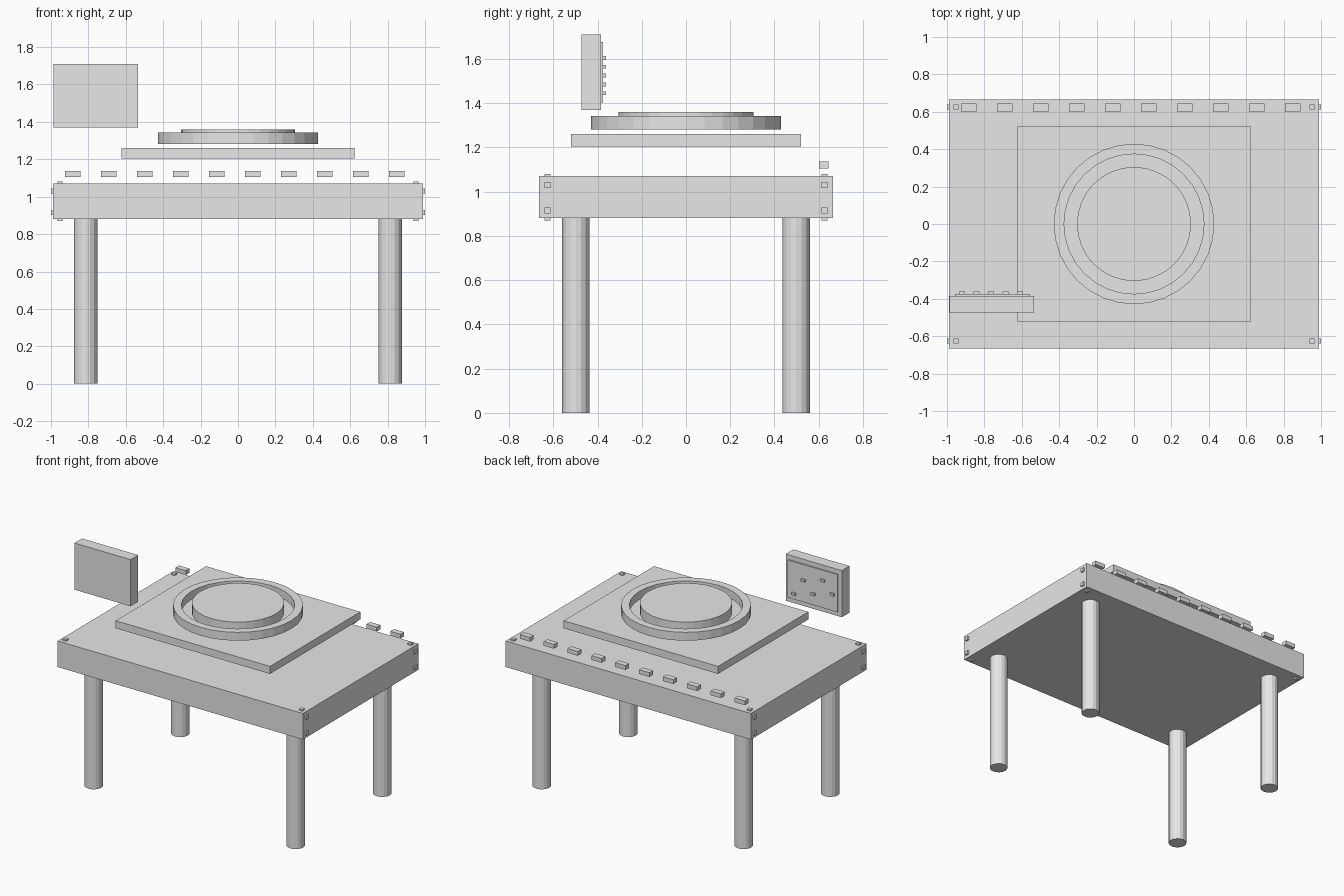
import bpy, bmesh
from mathutils import Matrix, Vector

cube = bpy.data.objects.get("Cube")
if cube:
    bpy.data.objects.remove(cube, do_unlink=True)

grey = bpy.data.materials.new("plain grey")
grey.use_nodes = True
grey.diffuse_color = (0.8, 0.8, 0.8, 1)
grey.node_tree.nodes["Principled BSDF"].inputs["Base Color"].default_value = (0.8, 0.8, 0.8, 1)


def add_object(name, bm):
    mesh = bpy.data.meshes.new(name)
    bmesh.ops.recalc_face_normals(bm, faces=bm.faces)
    bm.to_mesh(mesh)
    bm.free()
    mesh.materials.append(grey)
    obj = bpy.data.objects.new(name, mesh)
    bpy.context.collection.objects.link(obj)
    return obj


def box(name, low, high):
    low, high = Vector(low), Vector(high)
    bm = bmesh.new()
    place = Matrix.Translation((low + high) / 2) @ Matrix.Diagonal((high - low).to_4d())
    bmesh.ops.create_cube(bm, size=1, matrix=place)
    return add_object(name, bm)


def block(name, centre, size):
    c, half = Vector(centre), Vector(size) / 2
    return box(name, c - half, c + half)


def cylinder(name, x, y, radius, bottom, top, sides):
    bm = bmesh.new()
    bmesh.ops.create_cone(bm, cap_ends=True, segments=sides, radius1=radius, radius2=radius,
                          depth=top - bottom, matrix=Matrix.Translation((x, y, (bottom + top) / 2)))
    return add_object(name, bm)


def ring(name, inner, outer, bottom, top, sides):
    # Spin a rectangular section around the z axis
    bm = bmesh.new()
    section = [(inner, bottom), (outer, bottom), (outer, top), (inner, top)]
    verts = [bm.verts.new((r, 0, z)) for r, z in section]
    edges = [bm.edges.new((verts[i], verts[i - 1])) for i in range(4)]
    bmesh.ops.spin(bm, geom=verts + edges, cent=(0, 0, 0), axis=(0, 0, 1),
                   angle=6.2831853, steps=sides, use_merge=True)
    bmesh.ops.remove_doubles(bm, verts=bm.verts, dist=0.0005)
    return add_object(name, bm)


# Table body
X, Y, LOW, HIGH = 0.988, 0.665, 0.88, 1.07
box("table_body", (-X, -Y, LOW), (X, Y, HIGH))

# Legs and corner bolts
BOLT, THICK = 0.027, 0.022
for sx, side in ((-1, "right"), (1, "left")):
    for sy, end in ((-1, "front"), (1, "back")):
        corner = f"{end}_{side}"
        cylinder(f"leg_{corner}", sx * 0.814, sy * 0.498, 0.0615, 0, LOW, 16)
        for z, level in ((LOW, "lower"), (HIGH, "upper")):
            block(f"{level}_bolt_{corner}", (sx * 0.952, sy * 0.626, z), (BOLT, BOLT, THICK))
        for z, level in ((0.916, "lower"), (1.03, "upper")):
            block(f"{level}_side_bolt_{corner}", (sx * X, sy * 0.626, z), (THICK, BOLT, BOLT))

# Row of switches along the back
for i in range(10):
    block(f"switch_{i + 1}", (-0.884 + 0.1924 * i, 0.623, 1.121), (0.083, 0.042, 0.031))

# Raised plate with ring and disc
box("middle_plate", (-0.622, -0.52, 1.205), (0.622, 0.52, 1.26))
ring("outer_ring", 0.374, 0.429, 1.282, 1.343, 32)
cylinder("centre_disc", 0, 0, 0.305, 1.29, 1.36, 32)

# Control panel with screen and buttons facing back
box("panel_case", (-0.987, -0.472, 1.37), (-0.535, -0.385, 1.71))
box("panel_screen", (-0.957, -0.39, 1.403), (-0.556, -0.375, 1.676))
for i, level in enumerate((0, 3, 1, 4, 2)):
    block(f"panel_button_{i + 1}", (-0.61 - 0.0775 * i, -0.37, 1.445 + 0.04 * level),
          (0.031, 0.018, 0.017))
